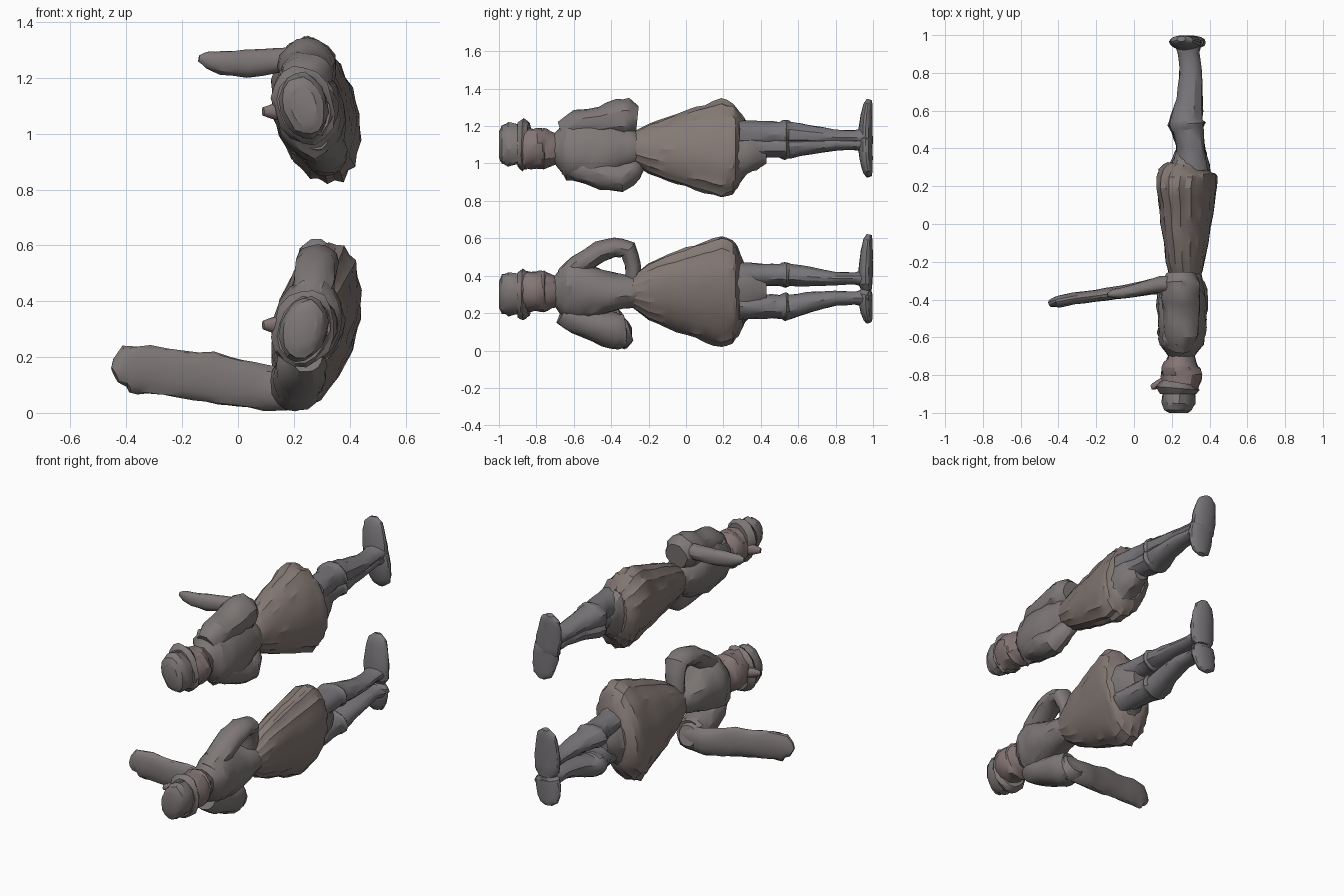
import bpy, bmesh, math, random
from mathutils import Vector

random.seed(4)


def material(name, rgb):
    m = bpy.data.materials.new(name)
    m.diffuse_color = (*rgb, 1)
    return m


CLOTH = material("cloth", (0.21, 0.19, 0.185))
SKIRT = material("skirt_cloth", (0.23, 0.19, 0.175))
FACE = material("face_tone", (0.23, 0.18, 0.175))
BOOT = material("boot_leather", (0.19, 0.18, 0.19))


def tube(name, pts, mat=CLOTH, up=(0, 0, 1), sides=16, pleat=0.0, rough=0.06, fine=2):
    """Loft ellipses through (x, y, z, side radius, up radius) stations."""
    st = []
    for a, b in zip(pts, pts[1:]):
        for k in range(fine):
            st.append([p + (q - p) * k / fine for p, q in zip(a, b)])
    st.append(list(pts[-1]))
    up = Vector(up)
    pos = [Vector(s[:3]) for s in st]
    bm = bmesh.new()
    rings = []
    for i, s in enumerate(st):
        t = (pos[min(i + 1, len(st) - 1)] - pos[max(i - 1, 0)]).normalized()
        side = t.cross(up).normalized()
        u = side.cross(t)
        ring = []
        for k in range(sides):
            a = 2 * math.pi * k / sides
            f = 1 + random.uniform(-rough, rough) + (pleat if k % 2 else -pleat)
            ring.append(bm.verts.new(pos[i] + side * s[3] * f * math.cos(a) + u * s[4] * f * math.sin(a)))
        rings.append(ring)
    for r, q in zip(rings, rings[1:]):
        for k in range(sides):
            n = (k + 1) % sides
            bm.faces.new((r[k], r[n], q[n], q[k]))
    bm.faces.new(rings[0])
    bm.faces.new(rings[-1])
    bmesh.ops.recalc_face_normals(bm, faces=bm.faces)
    me = bpy.data.meshes.new(name)
    bm.to_mesh(me)
    bm.free()
    ob = bpy.data.objects.new(name, me)
    bpy.context.collection.objects.link(ob)
    me.materials.append(mat)
    bpy.ops.object.select_all(action='DESELECT')
    ob.select_set(True)
    bpy.context.view_layer.objects.active = ob
    bpy.ops.object.shade_smooth_by_angle(angle=math.radians(28))
    return ob


def figure(tag, z, tilt, hat_z, s, chest):
    """Reclining figure along y: head at -y, feet at +y, facing -x."""
    up = (math.sin(tilt), 0, math.cos(tilt))
    # flared pleated skirt and petticoat
    tube(tag + "_skirt", [(.27, -.29, z, .08, .08), (.27, -.2, z, .098, .135 * s), (.275, -.1, z, .11, .175 * s),
                          (.275, 0, z, .125, .208 * s), (.28, .1, z, .135, .24 * s), (.28, .19, z, .145, .27 * s),
                          (.28, .25, z, .15, .25 * s), (.28, .28, z, .14, .21 * s), (.285, .31, z, .10, .16)],
         SKIRT, up, 32, .022, .025, 2)
    tube(tag + "_petticoat", [(.29, .27, z, .11, .19), (.30, .33, z, .095, .145), (.30, .38, z, .08, .115),
                              (.30, .43, z, .06, .08)], CLOTH, up)
    # torso with shoulders
    tube(tag + "_torso", [(.25, -.72, z, .055, .06), (.25, -.68, z, .08, .11), (.25, -.64, z, .11, .165),
                          (.25, -.58, z, .12, .175), (.255, -.5, z, .125, .14 + chest),
                          (.26, -.38, z, .12, .10 + chest), (.27, -.30, z, .095, .085 + chest * .5),
                          (.27, -.25, z, .08, .08)], CLOTH, up, 18)
    # head, nose, brim and cap
    tube(tag + "_head", [(.25, -.68, z, .06, .075), (.25, -.725, z, .08, .095), (.245, -.76, z, .10, .115),
                         (.25, -.80, z, .11, .105), (.25, -.86, z, .095, .11), (.25, -.9, z, .08, .09)], FACE, up)
    tube(tag + "_nose", [(.18, -.83, z, .035, .035), (.13, -.85, z, .025, .03), (.09, -.865, z, .012, .015)], FACE)
    tube(tag + "_brim", [(.24, -.84, hat_z, .09, .12), (.235, -.87, hat_z, .11, .142),
                         (.235, -.90, hat_z, .09, .12)], CLOTH, up)
    tube(tag + "_cap", [(.24, -.88, hat_z, .08, .105), (.235, -.95, hat_z, .085, .12),
                        (.235, -.985, hat_z, .07, .105), (.235, -1, hat_z, .045, .07)], CLOTH, up)


figure("upper", 1.08, math.radians(-15), 1.10, .98, .05)
figure("lower", 0.315, math.radians(14), 0.30, 1.12, 0)


def leg(tag, z0, z1, r):
    # thigh, knee cuff, calf and ankle
    tube(tag + "_leg", [(.31, .28, z0, .085, r * 1.1), (.30, .42, z0, .075, r), (.285, .50, z0, .085, r),
                        (.28, .53, z0, .098, r * 1.15), (.28, .56, z0, .085, r),
                        (.295, .66, (z0 + z1) / 2, .068, r * .85), (.30, .80, z1, .058, r * .6),
                        (.29, .90, z1, .055, r * .55), (.285, .97, z1, .075, r * .8)], BOOT)


def foot(tag, heel, toe, x_toe):
    pts = []
    for f, w, h, y in [(0, .05, .025, .97), (.12, .08, .038, .96), (.4, .085, .038, .96),
                       (.7, .075, .032, .966), (.9, .06, .025, .973), (1, .022, .015, .98)]:
        pts.append((.285 + (x_toe - .285) * f, y, heel + (toe - heel) * f, w, h))
    tube(tag + "_foot", pts, BOOT, (0, 1, 0), rough=.03)


# legs and splayed feet
for tag, z0, z1, r, heel, toe, xt in [
        ("upper_top", 1.155, 1.14, .07, 1.07, 1.34, .25), ("upper_bottom", 1.09, 1.105, .06, 1.15, .93, .31),
        ("lower_top", .405, .385, .06, .32, .62, .28), ("lower_bottom", .235, .28, .065, .33, .15, .26)]:
    leg(tag, z0, z1, r)
    foot(tag, heel, toe, xt)

# upper figure: raised forearm pointing to -x, other arm bent to the waist
tube("upper_pointing_upper_arm", [(.24, -.66, 1.17, .06, .06), (.25, -.58, 1.205, .09, .08),
                                  (.25, -.45, 1.22, .10, .085), (.25, -.36, 1.24, .105, .105),
                                  (.25, -.31, 1.24, .10, .105), (.25, -.26, 1.235, .075, .07)])
tube("upper_pointing_forearm", [(.29, -.31, 1.265, .04, .05), (.14, -.32, 1.26, .042, .045),
                                (.03, -.345, 1.25, .035, .05), (-.06, -.365, 1.255, .03, .042),
                                (-.11, -.37, 1.265, .024, .03), (-.14, -.375, 1.27, .01, .012)])
tube("upper_bent_arm", [(.28, -.65, 1.0, .06, .05), (.29, -.56, .98, .08, .07), (.31, -.44, .94, .08, .08),
                        (.32, -.35, .92, .075, .07), (.30, -.30, .96, .065, .06),
                        (.26, -.27, 1.02, .06, .05), (.22, -.27, 1.08, .045, .04)], up=(1, 0, 0))

# lower figure: arm bent to the hip, other arm stretched to -x
tube("lower_bent_arm", [(.26, -.65, .39, .055, .06), (.27, -.58, .45, .06, .075), (.28, -.46, .53, .055, .075),
                        (.285, -.38, .55, .052, .075), (.285, -.31, .54, .05, .07),
                        (.275, -.285, .46, .042, .06), (.26, -.28, .36, .045, .05)], up=(1, 0, 0))
tube("lower_stretched_upper_arm", [(.24, -.66, .21, .06, .07), (.23, -.58, .17, .09, .085),
                                   (.22, -.47, .13, .095, .09), (.21, -.38, .105, .095, .10),
                                   (.20, -.33, .10, .085, .09), (.20, -.30, .11, .06, .06)])
tube("lower_stretched_forearm", [(.24, -.34, .085, .045, .07), (.10, -.33, .09, .042, .08),
                                 (0, -.35, .105, .036, .085), (-.10, -.365, .13, .034, .09),
                                 (-.20, -.38, .14, .032, .083), (-.32, -.395, .155, .032, .087),
                                 (-.40, -.41, .155, .032, .085), (-.44, -.42, .135, .02, .03)])
